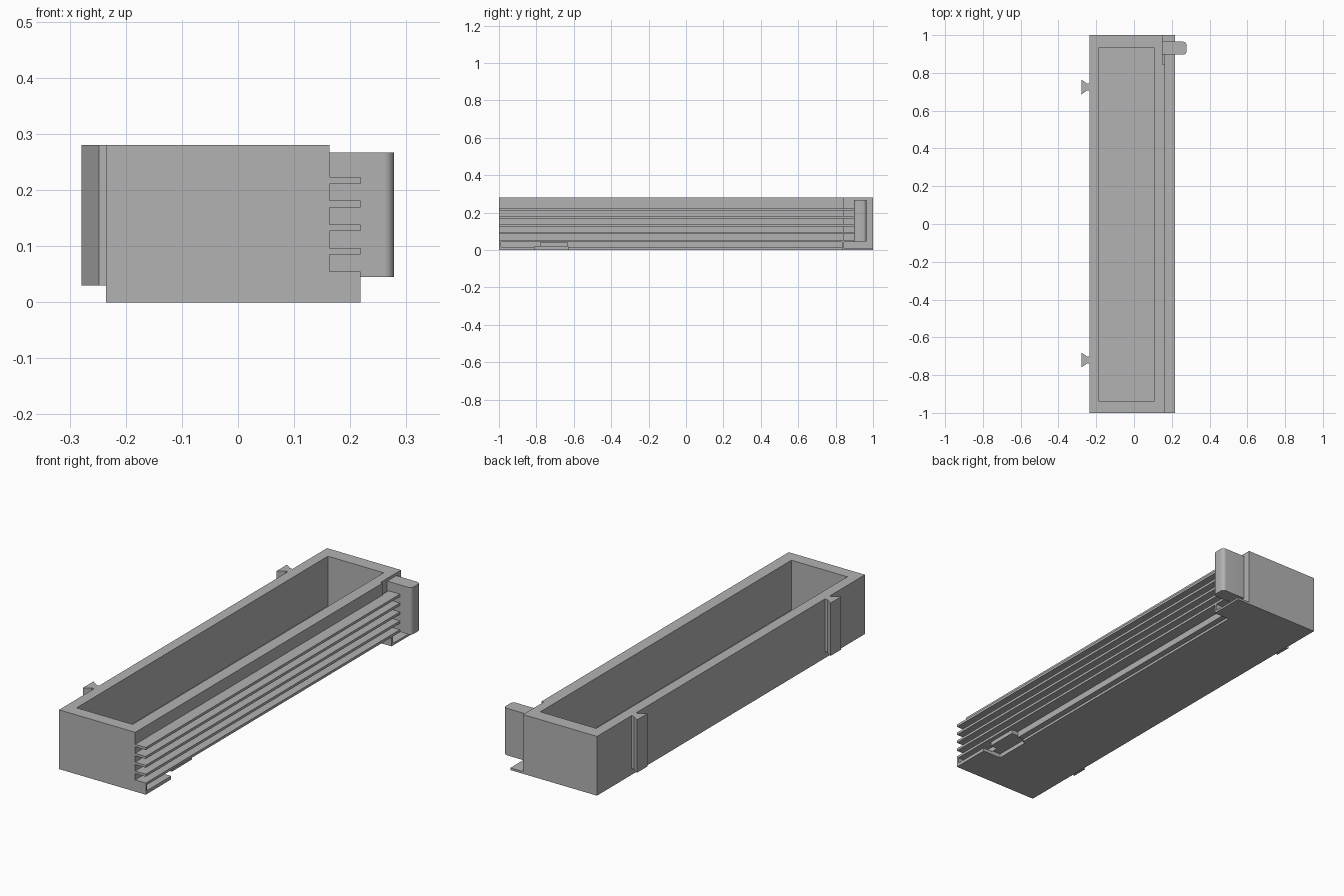
import bpy
import bmesh

cube = bpy.data.objects.get("Cube")
if cube:
    bpy.data.objects.remove(cube, do_unlink=True)

GREY = (0.45, 0.45, 0.45, 1.0)
grey = bpy.data.materials.new("plain_grey")
grey.use_nodes = True
grey.diffuse_color = GREY
grey.node_tree.nodes["Principled BSDF"].inputs["Base Color"].default_value = GREY


def prism(name, outline, z0, z1):
    """Extrude an xy outline from z0 up to z1."""
    bm = bmesh.new()
    face = bm.faces.new([bm.verts.new((x, y, z0)) for x, y in outline])
    top = bmesh.ops.extrude_face_region(bm, geom=[face])
    verts = [g for g in top["geom"] if isinstance(g, bmesh.types.BMVert)]
    bmesh.ops.translate(bm, verts=verts, vec=(0, 0, z1 - z0))
    bmesh.ops.recalc_face_normals(bm, faces=bm.faces)
    mesh = bpy.data.meshes.new(name)
    bm.to_mesh(mesh)
    bm.free()
    mesh.materials.append(grey)
    obj = bpy.data.objects.new(name, mesh)
    bpy.context.collection.objects.link(obj)
    return obj


def box(name, x, y, z):
    return prism(name, [(x[0], y[0]), (x[1], y[0]), (x[1], y[1]), (x[0], y[1])], *z)


def activate(obj):
    bpy.ops.object.select_all(action="DESELECT")
    obj.select_set(True)
    bpy.context.view_layer.objects.active = obj


def cut(obj, cutter):
    cutter.hide_render = True
    activate(obj)
    mod = obj.modifiers.new("cut", "BOOLEAN")
    mod.operation = "DIFFERENCE"
    mod.solver = "EXACT"
    mod.object = cutter
    bpy.ops.object.modifier_apply(modifier=mod.name)
    bpy.data.objects.remove(cutter, do_unlink=True)


LEFT, RIM, SHELF = -0.235, 0.163, 0.218

# Trough body, stepped in at the back beside the tab
body = prism("trough_body", [(LEFT, -1), (RIM, -1), (RIM, 0.845), (0.152, 0.845),
                             (0.152, 1), (LEFT, 1)], 0, 0.28)
cut(body, box("cavity_cutter", (-0.185, 0.107), (-0.94, 0.935), (0.045, 0.4)))
# Shallow groove and latch recess under the shelf side
cut(body, box("groove_cutter", (0.135, 0.3), (-0.7, 0.84), (-0.1, 0.012)))
cut(body, box("recess_cutter", (0.12, 0.3), (-0.81, -0.63), (-0.1, 0.02)))

# Row of thin shelves
for i in range(5):
    z = 0.043 + i * 0.042
    box(f"shelf_{i + 1}", (RIM - 0.005, SHELF), (-1, 0.9), (z, z + 0.012))

# Front end bracket and latch block
box("bracket_end", (RIM - 0.005, SHELF), (-1, -0.99), (0, 0.046))
box("bracket_floor", (RIM - 0.005, SHELF), (-0.995, -0.81), (0, 0.016))
box("latch_block", (0.15, 0.2), (-0.78, -0.63), (0.02, 0.04))

# Back foot plate with its small upright
box("foot_plate", (0.14, SHELF), (0.845, 1), (0, 0.01))
box("foot_upright", (0.14, SHELF), (0.835, 0.845), (0, 0.043))

# Side tab with rounded outer edges
tab = box("side_tab", (0.145, 0.278), (0.897, 0.965), (0.045, 0.267))
bm = bmesh.new()
bm.from_mesh(tab.data)
corners = [e for e in bm.edges if all(v.co.x > 0.27 for v in e.verts)
           and abs(e.verts[0].co.z - e.verts[1].co.z) > 0.1]
bmesh.ops.bevel(bm, geom=corners, offset=0.018, segments=6, profile=0.5, affect="EDGES")
bm.to_mesh(tab.data)
bm.free()
activate(tab)
bpy.ops.object.shade_smooth_by_angle()

# Dovetail rails on the opposite wall
for name, y in (("front_dovetail", -0.72), ("back_dovetail", 0.725)):
    prism(name, [(LEFT + 0.003, y - 0.018), (LEFT + 0.003, y + 0.018), (-0.248, y + 0.018),
                 (-0.279, y + 0.04), (-0.279, y - 0.04), (-0.248, y - 0.018)], 0.03, 0.28)
